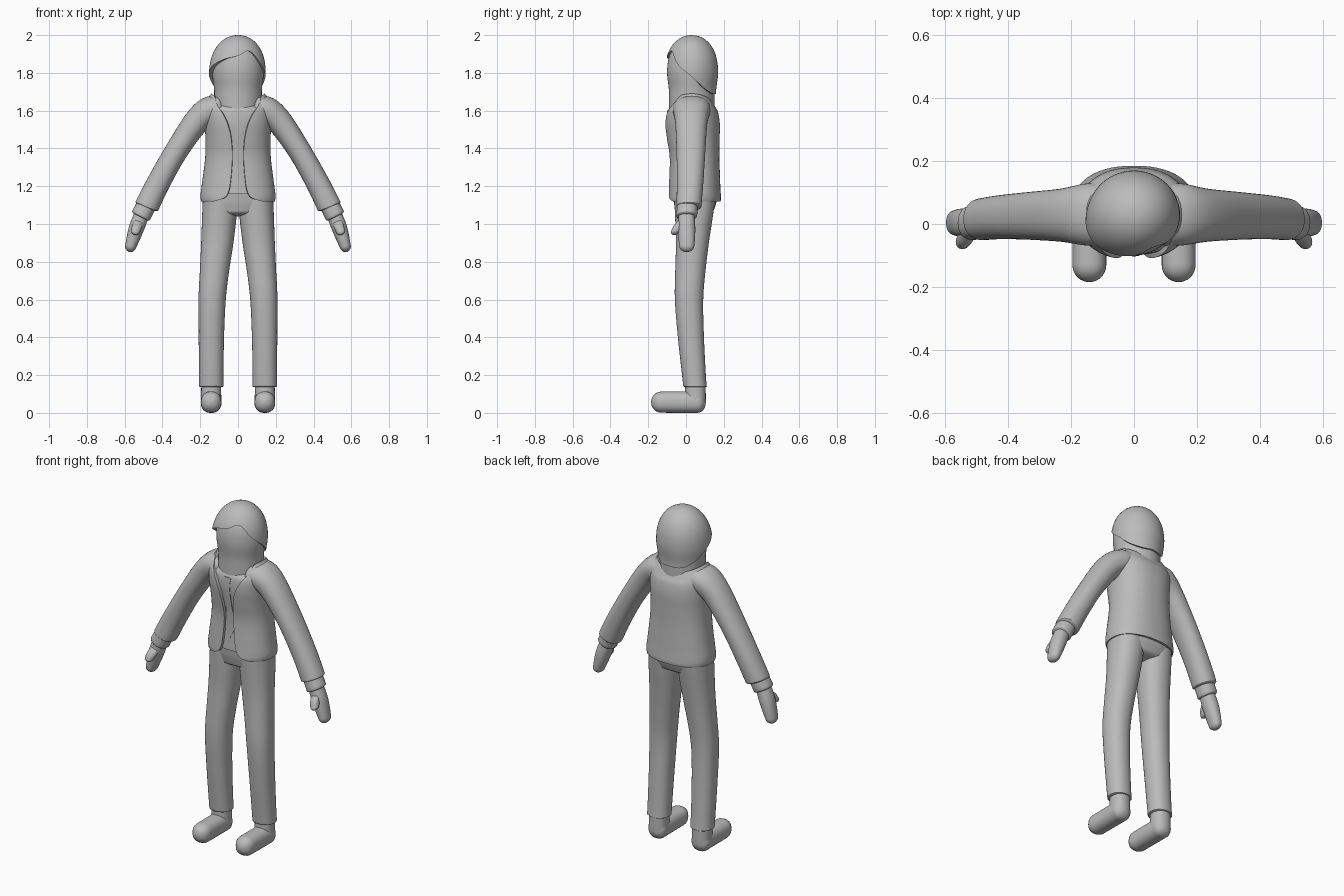
import bpy, bmesh, math
from mathutils import Vector

cube = bpy.data.objects.get("Cube")
if cube:
    bpy.data.objects.remove(cube, do_unlink=True)

grey = bpy.data.materials.new("plain grey")
grey.use_nodes = True
grey.diffuse_color = (0.5, 0.5, 0.5, 1)
grey.node_tree.nodes["Principled BSDF"].inputs["Base Color"].default_value = (0.5, 0.5, 0.5, 1)


def spline(keys, n):
    """Sample a smooth curve through tuples of any length."""
    out = []
    last = len(keys) - 1
    for i in range(n + 1):
        f = i / n * last
        k = min(int(f), last - 1)
        t = f - k
        a, b, c, d = (keys[max(0, min(last, k + j))] for j in (-1, 0, 1, 2))
        out.append([q + t / 2 * (r - p + t * (2 * p - 5 * q + 4 * r - s + t * (3 * (q - r) + s - p)))
                    for p, q, r, s in zip(a, b, c, d)])
    return out


def grid(name, rows, closed=True, caps=True, thick=0, sharp=50):
    """Skin rows of points; optionally close, cap and thicken them."""
    bm = bmesh.new()
    rows = [[bm.verts.new(p) for p in row] for row in rows]
    n = len(rows[0])
    for r, q in zip(rows, rows[1:]):
        for i in range(n if closed else n - 1):
            j = (i + 1) % n
            bm.faces.new((r[i], r[j], q[j], q[i]))
    if caps:
        bm.faces.new(rows[0])
        bm.faces.new(rows[-1])
    bmesh.ops.recalc_face_normals(bm, faces=bm.faces)
    mesh = bpy.data.meshes.new(name)
    bm.to_mesh(mesh)
    bm.free()
    mesh.materials.append(grey)
    ob = bpy.data.objects.new(name, mesh)
    bpy.context.collection.objects.link(ob)
    bpy.ops.object.select_all(action='DESELECT')
    ob.select_set(True)
    bpy.context.view_layer.objects.active = ob
    if thick:
        mod = ob.modifiers.new("thickness", 'SOLIDIFY')
        mod.thickness = thick
        mod.offset = -1
        bpy.ops.object.modifier_apply(modifier=mod.name)
    bpy.ops.object.shade_smooth_by_angle(angle=math.radians(sharp))
    return ob


def power(v, p):
    return math.copysign(abs(v) ** (2 / p), v)


def loft(name, keys, side=1, hint=(0, 1, 0), n=24, p=2.2, start=0.0, end=0.0):
    """Tube through (x, y, z, radius_u, radius_v) keys with rounded ends."""
    hint = Vector(hint)
    pts = spline(keys, n)
    pos = [Vector(k[:3]) for k in pts]
    rings = []
    for i, k in enumerate(pts):
        t = (pos[min(i + 1, n)] - pos[max(i - 1, 0)]).normalized()
        rings.append((pos[i], t, k[3], k[4]))

    def cap(ring, length):
        c, t, u, v = ring
        angles = [math.pi / 2 * j / 6 * 0.97 for j in range(1, 7)]
        return [(c + t * length * math.sin(a), t, u * math.cos(a), v * math.cos(a)) for a in angles]
    first = cap(rings[0], -start)[::-1] if start else []
    last = cap(rings[-1], end) if end else []
    rows = []
    for c, t, u, v in first + rings + last:
        axis = hint.cross(t).normalized()
        row = []
        for j in range(40):
            a = math.tau * j / 40
            q = c + axis * u * power(math.cos(a), p) + hint * v * power(math.sin(a), p)
            row.append((q.x * side, q.y, q.z))
        rows.append(row)
    return grid(name, rows)


# Head and neck
def head_point(a, z, off):
    if z > 1.8:
        f = min(1, (z - 1.8) / (0.19 + off))
        k = max(0.004, 1 - f ** 2.3) ** 0.48
    else:
        d = min(1, (1.8 - z) / 0.1)
        k = 1 - 0.075 * d * d * (3 - 2 * d)
    return ((0.136 + off) * k * math.sin(a), 0.03 - (0.13 + off) * k * math.cos(a), z)


turn = [math.tau * i / 72 - math.pi for i in range(72)]
levels = [1.58 + 0.41 * math.sin(math.pi / 2 * i / 30) for i in range(31)]
grid("head", [[head_point(a, z, 0) for a in turn] for z in levels])

# Hair with a side-swept fringe, hairline given every 30 degrees from the back
line = [1.69, 1.69, 1.72, 1.78, 1.835, 1.872, 1.89, 1.915, 1.84, 1.78, 1.72, 1.69, 1.69]
hairline = [z for (z,) in spline([(z,) for z in line], 72)][:72]
hair = []
for s in [i / 24 for i in range(1, 25)] + [None]:
    row = []
    for a, low in zip(turn, hairline):
        t = 1 if s is None else s
        swell = 0.014 * math.exp(-((a + 1.0) / 0.7) ** 2) * t * t
        x, y, z = head_point(a, 2.0 - (2.0 - low) * t ** 1.8, 0.01)
        out = Vector((x, y - 0.03, 0)).normalized() * swell
        if s is None:
            x, y, z = head_point(a, low, -0.006)
            out = Vector()
        row.append((x + out.x, y + out.y, z))
    hair.append(row)
grid("hair", hair)

# Open jacket: (z, half width, centre y, half depth, opening, neckline dip)
body = [(1.12, .195, .045, .138, .125, 0), (1.135, .198, .045, .14, .08, 0),
        (1.16, .198, .045, .139, .055, 0), (1.22, .19, .045, .136, .04, 0),
        (1.35, .174, .045, .132, .03, 0), (1.45, .172, .038, .14, .036, 0),
        (1.53, .178, .033, .146, .055, 0), (1.60, .182, .03, .14, .085, .01),
        (1.65, .168, .03, .125, .11, .03), (1.69, .142, .03, .105, .125, .035)]
jacket = []
for z, rx, cy, ry, gap, dip in spline(body, 54):
    a0 = math.asin((gap / rx) ** 1.15)
    row = []
    for i in range(73):
        a = a0 + (math.tau - 2 * a0) * i / 72
        c = math.cos(a)
        row.append((rx * power(math.sin(a), 2.3), cy - ry * power(c, 2.3), z - dip * c * c))
    jacket.append(row)
grid("jacket", jacket, closed=False, caps=False, thick=0.016)

# Shirt under the jacket
shirt = [(0, cy, z, rx - 0.022, ry - 0.015) for z, rx, cy, ry, gap, dip in body[2:8]]
loft("shirt", shirt + [(0, .03, 1.63, .125, .105)], p=2.3, end=0.02)

# Tie laid on the shirt front
tie = []
for z, w in ((1.6, .022), (1.56, .014), (1.5, .016), (1.43, .02), (1.36, .025), (1.29, .031), (1.23, .001)):
    row = min(spline(body, 54), key=lambda r: abs(r[0] - z))
    y = row[2] - row[3] + 0.012
    tie.append([(-w, y, z), (0, y - 0.002, z), (w, y, z)])
grid("tie", tie, closed=False, caps=False, thick=0.008)

# Trouser seat
loft("trouser_seat", [(0, .045, 1.07, .165, .1), (0, .048, 1.11, .183, .112),
                      (0, .046, 1.15, .184, .115), (0, .045, 1.185, .176, .118)], start=0.03, p=2.4)

for side, word in ((1, "left_"), (-1, "right_")):
    # Trouser leg, ankle and shoe
    loft(word + "trouser_leg", [(.095, .046, 1.13, .091, .108), (.099, .042, 1.04, .091, .1),
                                (.11, .034, .9, .085, .087), (.125, .023, .75, .077, .08),
                                (.137, .016, .6, .072, .075), (.141, .026, .4, .067, .069),
                                (.142, .042, .2, .065, .063), (.142, .048, .14, .065, .062)], side, end=0.006)
    loft(word + "ankle", [(.142, .05, .16, .052, .054), (.142, .05, .06, .054, .055)], side, n=4, end=0.05)
    loft(word + "shoe", [(.142, .06, .057, .055, .057), (.142, -.03, .057, .054, .057),
                         (.142, -.13, .057, .054, .056)], side, hint=(0, 0, 1), p=2.3, start=0.045, end=0.055)
    # Sleeve and cuff
    loft(word + "sleeve", [(.10, .03, 1.61, .07, .1), (.155, .03, 1.597, .075, .098),
                           (.225, .028, 1.535, .068, .085), (.33, .026, 1.38, .061, .076),
                           (.42, .022, 1.22, .062, .07), (.475, .016, 1.11, .064, .067),
                           (.483, .015, 1.093, .063, .066)], side, start=0.03, end=0.012)
    loft(word + "cuff", [(.485, .008, 1.1, .052, .055), (.513, .004, 1.045, .053, .055)],
         side, n=4, end=0.014)
    # Mitten hand and thumb
    loft(word + "hand", [(.51, .003, 1.05, .04, .042), (.535, .003, .985, .041, .046),
                         (.553, .004, .93, .036, .044), (.567, .004, .885, .03, .04)], side, end=0.034)
    loft(word + "thumb", [(.525, -.02, 1.01, .026, .026), (.535, -.042, .985, .026, .026),
                          (.543, -.054, .962, .024, .024)], side, n=8, start=0.02, end=0.022)
